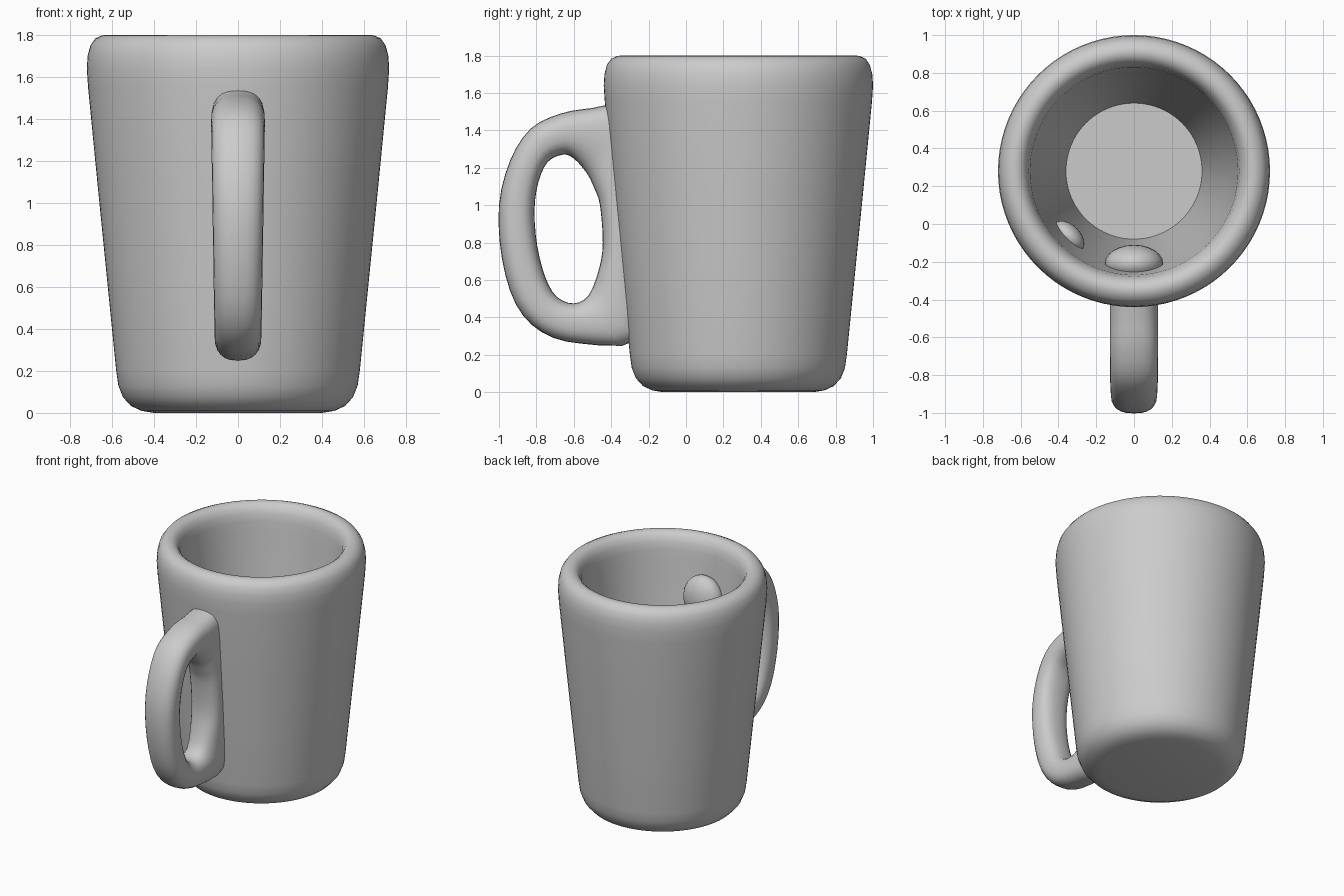
import bpy, bmesh, math
from mathutils import Vector

if "Cube" in bpy.data.objects:
    bpy.data.objects.remove(bpy.data.objects["Cube"])

CY = 0.28  # y of the cup axis


def finish(bm, name, angle=40):
    bmesh.ops.recalc_face_normals(bm, faces=bm.faces)
    me = bpy.data.meshes.new(name)
    bm.to_mesh(me)
    bm.free()
    ob = bpy.data.objects.new(name, me)
    bpy.context.collection.objects.link(ob)
    bpy.ops.object.select_all(action='DESELECT')
    ob.select_set(True)
    bpy.context.view_layer.objects.active = ob
    bpy.ops.object.shade_smooth_by_angle(angle=math.radians(angle))
    return ob


def skin(bm, rings, closed=False):
    rows = [[bm.verts.new(p) for p in r] for r in rings]
    n = len(rows[0])
    for i in range(len(rows) if closed else len(rows) - 1):
        a, b = rows[i], rows[(i + 1) % len(rows)]
        for j in range(n):
            k = (j + 1) % n
            bm.faces.new((a[j], a[k], b[k], b[j]))
    return rows


# Cup: outer wall, rounded rim, tapered inside and floor in one lathe
profile = [(0.40, 0.0), (0.46, 0.01), (0.51, 0.033), (0.548, 0.075), (0.57, 0.13),
           (0.58, 0.2), (0.625, 0.65), (0.67, 1.1), (0.714, 1.55), (0.72, 1.64),
           (0.716, 1.7), (0.703, 1.75), (0.68, 1.783), (0.65, 1.797), (0.63, 1.8),
           (0.605, 1.795), (0.58, 1.775), (0.56, 1.735), (0.55, 1.68), (0.543, 1.6),
           (0.48, 1.12), (0.42, 0.65), (0.36, 0.17)]
SEG = 80
bm = bmesh.new()
rows = skin(bm, [[(r * math.cos(2 * math.pi * s / SEG), CY + r * math.sin(2 * math.pi * s / SEG), z)
                  for s in range(SEG)] for r, z in profile])
bm.faces.new(rows[0])
bm.faces.new(rows[-1])
finish(bm, "cup")

# Handle: closed ring, each entry is hole edge (y, z) and outer edge (y, z)
pairs = [(-.53, 1.17, -.30, 1.54), (-.60, 1.25, -.50, 1.52), (-.66, 1.27, -.67, 1.49),
         (-.74, 1.23, -.83, 1.41), (-.79, 1.12, -.94, 1.24), (-.81, .97, -1.0, 1.0),
         (-.795, .78, -.985, .72), (-.75, .61, -.91, .47), (-.69, .51, -.77, .32),
         (-.60, .475, -.56, .26), (-.52, .52, -.26, .28), (-.465, .66, -.25, .60),
         (-.445, .80, -.26, .85), (-.46, 1.0, -.28, 1.10), (-.49, 1.09, -.29, 1.35)]
P = [Vector(p) for p in pairs]


def spline(i, t):
    a, b, c, d = (P[(i + k) % len(P)] for k in (-1, 0, 1, 2))
    return 0.5 * (2 * b + (c - a) * t + (2 * a - 5 * b + 4 * c - d) * t * t
                  + (3 * b - a - 3 * c + d) * t ** 3)


def power(v, e):
    return math.copysign(abs(v) ** e, v)


rings = []
for i in range(len(P)):
    for t in (0, 1 / 3, 2 / 3):
        iy, iz, oy, oz = spline(i, t)
        ring = []
        for k in range(24):
            a = 2 * math.pi * k / 24
            u = 0.5 + 0.5 * power(math.cos(a), 0.8)
            y, z = iy + (oy - iy) * u, iz + (oz - iz) * u
            half = 0.106 + 0.016 * z
            ring.append((half * power(math.sin(a), 0.8), y, z))
        rings.append(ring)
bm = bmesh.new()
skin(bm, rings, closed=True)
finish(bm, "handle", 50)


# Swellings on the inner wall near the handle root
def swelling(name, loc, size, turn=0):
    bpy.ops.mesh.primitive_uv_sphere_add(segments=24, ring_count=14, location=loc, rotation=(0, 0, turn))
    ob = bpy.context.object
    ob.name = name
    ob.scale = size
    bpy.ops.object.shade_smooth()


swelling("inner_handle_root", (0, -0.21, 1.38), (0.155, 0.1, 0.17))
swelling("inner_bump", (-0.345, -0.065, 1.2), (0.1, 0.06, 0.1), math.radians(-45))
